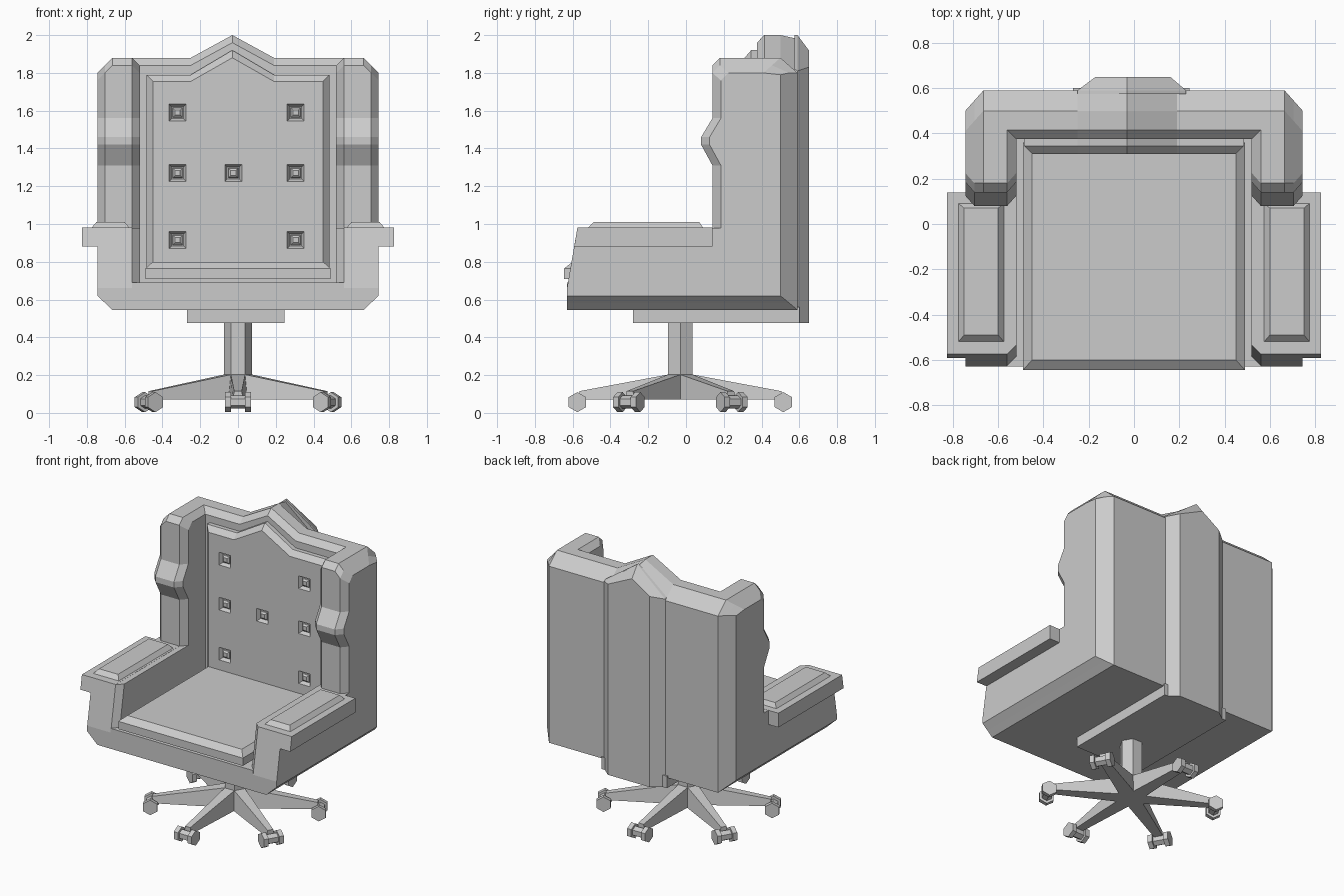
import bpy, bmesh, math
from mathutils import Vector

cube = bpy.data.objects.get("Cube")
if cube:
    bpy.data.objects.remove(cube, do_unlink=True)

grey = bpy.data.materials.new("light grey")
grey.use_nodes = True
color = (0.6, 0.6, 0.6, 1)
grey.diffuse_color = color
grey.node_tree.nodes["Principled BSDF"].inputs["Base Color"].default_value = color


def loft(bm, rings):
    """Join matching rings of points into a closed solid."""
    loops = [[bm.verts.new(p) for p in ring] for ring in rings]
    n = len(loops[0])
    for a, b in zip(loops, loops[1:]):
        for i in range(n):
            j = (i + 1) % n
            bm.faces.new((a[i], a[j], b[j], b[i]))
    bm.faces.new(loops[0])
    bm.faces.new(loops[-1])


def finish(name, bm):
    bmesh.ops.recalc_face_normals(bm, faces=bm.faces)
    mesh = bpy.data.meshes.new(name)
    bm.to_mesh(mesh)
    bm.free()
    mesh.materials.append(grey)
    obj = bpy.data.objects.new(name, mesh)
    bpy.context.collection.objects.link(obj)
    return obj


def solid(name, rings):
    bm = bmesh.new()
    loft(bm, rings)
    return finish(name, bm)


def rect(x0, x1, y0, y1, z):
    return [(x0, y0, z), (x1, y0, z), (x1, y1, z), (x0, y1, z)]


def box(name, x0, x1, y0, y1, z0, z1):
    return solid(name, [rect(x0, x1, y0, y1, z) for z in (z0, z1)])


# Seat base, under plate and seat cushion
box("seat_base", -0.56, 0.56, -0.63, 0.59, 0.545, 0.69)
box("under_plate", -0.27, 0.245, -0.28, 0.6, 0.475, 0.56)
solid("seat_cushion", [rect(-0.49, 0.49, -0.645, 0.36, 0.71),
                       rect(-0.49, 0.49, -0.645, 0.36, 0.765),
                       rect(-0.45, 0.45, -0.6, 0.32, 0.80)])


# Side shells: arm and wing in one outline, with chamfered edges
def side_ring(x, arm, wing, top, back, bottom):
    outline = [(-0.63 + arm, bottom), (-0.63 + arm, 0.66), (-0.575 + arm, 0.98),
               (0.14 + wing, 0.98), (0.14 + wing, 1.31), (0.08 + wing, 1.42),
               (0.08 + wing, 1.46), (0.14 + wing, 1.56), (0.14 + wing, top - 0.04),
               (0.18 + wing, top), (back - 0.09, top),
               (back, min(1.80, top - 0.01)), (back, bottom)]
    return [(x, y, z) for y, z in outline]


for side, word in ((1, "left"), (-1, "right")):
    solid(word + "_side_shell", [
        side_ring(side * 0.52, 0.04, 0.045, 1.84, 0.59, 0.545),
        side_ring(side * 0.56, 0, 0, 1.88, 0.59, 0.545),
        side_ring(side * 0.665, 0, 0, 1.88, 0.59, 0.545),
        side_ring(side * 0.705, 0, 0, 1.84, 0.545, 0.583),
        side_ring(side * 0.745, 0, 0.045, 1.80, 0.5, 0.62)])
    # Armrest plate and raised pad
    plate = [(-0.592, 0.88), (-0.575, 0.981), (0.14, 0.981), (0.14, 0.88)]
    solid(word + "_armrest", [[(side * x, y, z) for y, z in plate]
                              for x in (0.56, 0.825)])
    solid(word + "_armrest_pad", [
        [(side * x, y, z) for x, y, z in rect(0.57, 0.78, -0.525, 0.095, 0.975)],
        [(side * x, y, z) for x, y, z in rect(0.60, 0.75, -0.49, 0.07, 1.01)]])


# Backrest with a pointed crest
def crest_ring(y, half, low, shoulder, peak, reach=0.22):
    pts = [(-half, low), (-half, shoulder), (-0.03 - reach, shoulder), (-0.03, peak),
           (-0.03 + reach, shoulder), (half, shoulder), (half, low)]
    return [(x, y, z) for x, z in pts]


solid("backrest", [crest_ring(0.375, 0.56, 0.6, 1.84, 1.96),
                   crest_ring(0.415, 0.56, 0.6, 1.88, 2.0),
                   crest_ring(0.5, 0.56, 0.6, 1.88, 2.0),
                   crest_ring(0.59, 0.56, 0.6, 1.80, 1.98)])


# Raised spine down the rear
def spine_ring(y, x0, x1, shoulder, peak):
    pts = [(x0, 0.475), (x0, shoulder), (-0.03, peak), (x1, shoulder), (x1, 0.475)]
    return [(x, y, z) for x, z in pts]


solid("rear_spine", [spine_ring(0.575, -0.25, 0.23, 1.82, 2.0),
                     spine_ring(0.59, -0.25, 0.23, 1.81, 2.0),
                     spine_ring(0.65, -0.17, 0.16, 1.83, 1.92)])

# Back cushion with tufted pockets
cushion = solid("back_cushion", [crest_ring(0.40, 0.485, 0.72, 1.79, 1.92),
                                 crest_ring(0.345, 0.485, 0.72, 1.79, 1.92),
                                 crest_ring(0.31, 0.45, 0.76, 1.755, 1.88)])


def square(cx, cz, half, y):
    return [(cx + half * a, y, cz + half * b)
            for a, b in ((-1, -1), (1, -1), (1, 1), (-1, 1))]


spots = [(x, z) for x in (-0.32, 0.305) for z in (0.915, 1.27, 1.59)] + [(-0.025, 1.27)]
cut_bm, button_bm = bmesh.new(), bmesh.new()
for cx, cz in spots:
    loft(cut_bm, [square(cx, cz, 0.048, 0.30), square(cx, cz, 0.045, 0.31),
                  square(cx, cz, 0.032, 0.335)])
    loft(button_bm, [square(cx, cz, 0.027, 0.34), square(cx, cz, 0.025, 0.325),
                     square(cx, cz, 0.014, 0.315)])
cutter = finish("pocket_cutter", cut_bm)
cutter.hide_render = True
finish("cushion_buttons", button_bm)
mod = cushion.modifiers.new("pockets", "BOOLEAN")
mod.operation = "DIFFERENCE"
mod.solver = "EXACT"
mod.object = cutter
bpy.context.view_layer.objects.active = cushion
bpy.ops.object.modifier_apply(modifier=mod.name)
bpy.data.objects.remove(cutter, do_unlink=True)

# Column and six-legged base with twin casters
centre = Vector((0, -0.03, 0))


def hexagon(radius, z):
    return [centre + Vector((radius * math.cos(k * math.pi / 3),
                             radius * math.sin(k * math.pi / 3), z)) for k in range(6)]


solid("column", [hexagon(0.075, z) for z in (0.07, 0.48)])

legs, casters = bmesh.new(), bmesh.new()
for k in range(6):
    angle = math.radians(30 + 60 * k)
    out = Vector((math.cos(angle), math.sin(angle), 0))
    across = Vector((-out.y, out.x, 0))

    def at(r, s, z):
        return centre + out * r + across * s + Vector((0, 0, z))

    def leg_ring(r, low, high, top):
        return [at(r, -low, 0.07), at(r, low, 0.07), at(r, high, top), at(r, -high, top)]

    def wheel_ring(s, radius):
        return [at(0.545 + radius * math.sin(i * math.pi / 3), s,
                   0.057 + radius * math.cos(i * math.pi / 3)) for i in range(6)]

    loft(legs, [leg_ring(0, 0.055, 0.04, 0.215), leg_ring(0.535, 0.028, 0.02, 0.115)])
    loft(casters, [wheel_ring(s, 0.035) for s in (-0.045, 0.045)])
    for s in (-1, 1):
        loft(casters, [wheel_ring(s * 0.038, 0.053), wheel_ring(s * 0.07, 0.053)])
finish("base_legs", legs)
finish("casters", casters)
